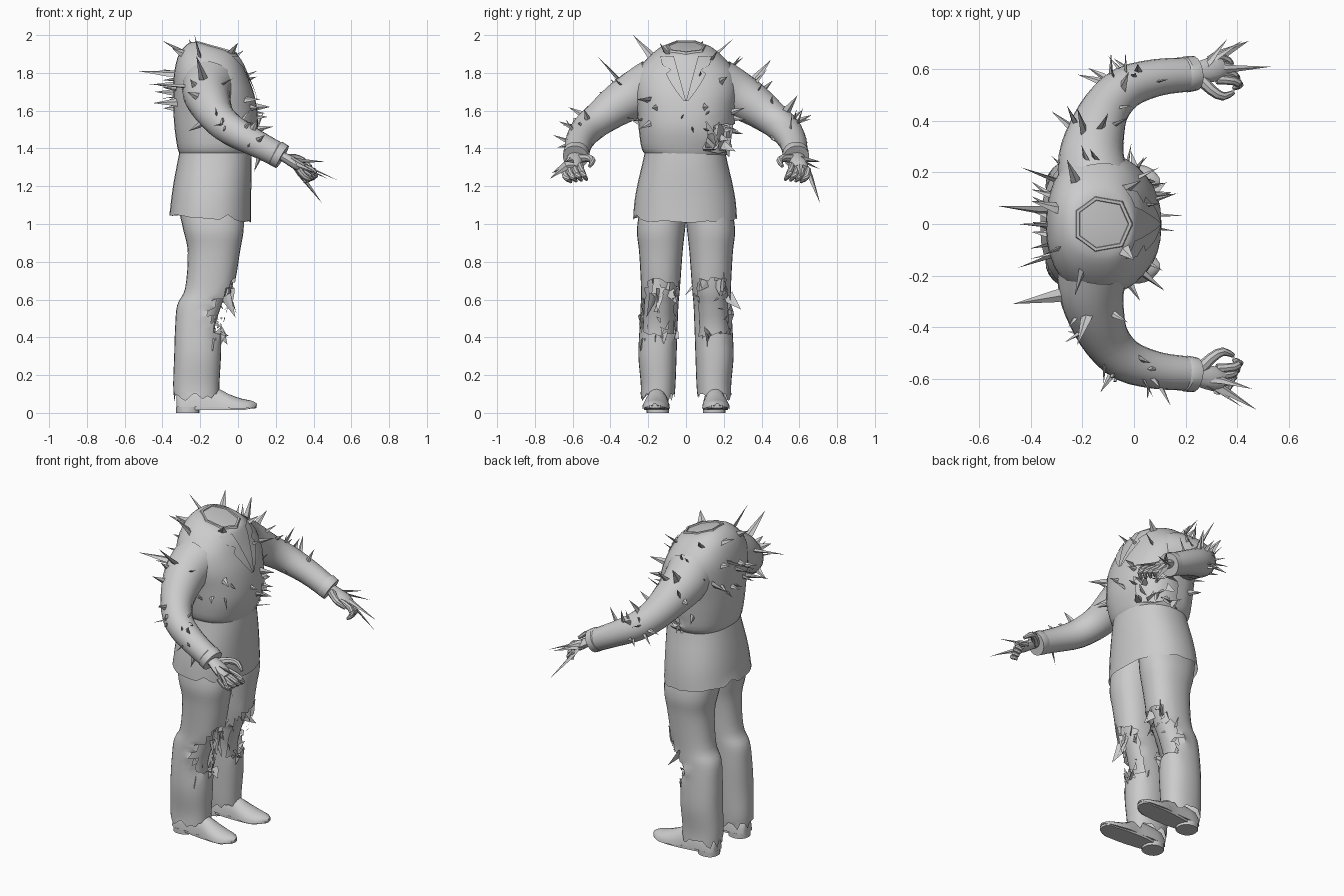
import bpy, bmesh, math, random
from mathutils import Vector
from mathutils.bvhtree import BVHTree

if "Cube" in bpy.data.objects:
    bpy.data.objects.remove(bpy.data.objects["Cube"])

random.seed(4)
R = random.uniform
GREY = bpy.data.materials.new("plain grey")
GREY.diffuse_color = (0.6, 0.6, 0.6, 1)
GREY.use_nodes = True
GREY.node_tree.nodes["Principled BSDF"].inputs["Base Color"].default_value = GREY.diffuse_color


def finish(name, bm, angle=35):
    bmesh.ops.recalc_face_normals(bm, faces=bm.faces)
    me = bpy.data.meshes.new(name)
    bm.to_mesh(me)
    bm.free()
    me.materials.append(GREY)
    ob = bpy.data.objects.new(name, me)
    bpy.context.collection.objects.link(ob)
    bpy.ops.object.select_all(action='DESELECT')
    ob.select_set(True)
    bpy.context.view_layer.objects.active = ob
    bpy.ops.object.shade_smooth_by_angle(angle=math.radians(angle))
    return ob


def refine(rows, n):
    """Catmull-Rom interpolation of parameter rows."""
    out = []
    for i in range(len(rows) - 1):
        p = [rows[max(0, min(len(rows) - 1, i + k))] for k in (-1, 0, 1, 2)]
        for j in range(n):
            t = j / n
            out.append([0.5 * (2 * b + (c - a) * t + (2 * a - 5 * b + 4 * c - d) * t * t
                               + (3 * b - a - 3 * c + d) * t ** 3) for a, b, c, d in zip(*p)])
    return out + [list(rows[-1])]


def loft(bm, rings, start=True, end=True):
    vs = [[bm.verts.new(p) for p in r] for r in rings]
    n = len(vs[0])
    for a, b in zip(vs, vs[1:]):
        for i in range(n):
            bm.faces.new((a[i], a[(i + 1) % n], b[(i + 1) % n], b[i]))
    if start:
        bm.faces.new(vs[0][::-1])
    if end:
        bm.faces.new(vs[-1])
    return vs


def level_ring(z, xc, yc, rx, ry, tilt=0, n=32):
    """Horizontal oval, optionally dipping towards the front."""
    out = []
    for i in range(n):
        a = 2 * math.pi * i / n
        c, s = math.cos(a), math.sin(a)
        x, y = rx * math.copysign(abs(c) ** .88, c), ry * math.copysign(abs(s) ** .88, s)
        out.append(Vector((xc + x, yc + y, z - tilt * x)))
    return out


def tube(bm, rows, n=12, sub=3, start=True, end=True, flat=1.0):
    """Round tube along rows of (x, y, z, radius)."""
    rows = refine(rows, sub)
    pts = [Vector(r[:3]) for r in rows]
    rings = []
    for i, p in enumerate(pts):
        d = (pts[min(i + 1, len(pts) - 1)] - pts[max(i - 1, 0)]).normalized()
        u = d.cross(Vector((0, 0, 1)) if abs(d.z) < .95 else Vector((1, 0, 0))).normalized()
        v = u.cross(d)
        rings.append([p + rows[i][3] * (u * math.cos(2 * math.pi * k / n)
                      + v * flat * math.sin(2 * math.pi * k / n)) for k in range(n)])
    return loft(bm, rings, start, end)


def shard(bm, base, tip, w, t=.4, belly=.25):
    """Splinter with a flattened diamond section and a bent blade."""
    base, tip = Vector(base), Vector(tip)
    d = (tip - base).normalized()
    u = d.cross(Vector((R(-1, 1), R(-1, 1), R(-1, 1)))).normalized()
    v = d.cross(u)
    mid = base.lerp(tip, belly) + u * w * R(-.3, .3)
    sec = (u * w, v * w * t, -u * w, -v * w * t)
    loop = loft(bm, [[base + q for q in sec], [mid + q * .85 for q in sec]], end=False)[1]
    top = bm.verts.new(tip)
    for i in range(4):
        bm.faces.new((loop[i], loop[(i + 1) % 4], top))


def tear(bm, test, jitter):
    """Cut a ragged hole where test(centre) holds; returns the removed centres."""
    area = [f for f in bm.faces if test(f.calc_center_median())]
    gone = bmesh.ops.triangulate(bm, faces=area)['faces']
    gone = [f for f in gone if random.random() < .95]
    pts = [f.calc_center_median() for f in gone]
    bmesh.ops.delete(bm, geom=gone, context='FACES')
    for v in bm.verts:
        if v.is_boundary and min((v.co - p).length for p in pts) < .06:
            v.co += Vector((0, R(-jitter, jitter), R(-jitter, jitter)))
    return pts


# Jacket upper: z, x centre, x radius, y radius, tilt
bm = bmesh.new()
body = refine([(1.365, -.12, .185, .21, 0), (1.40, -.12, .2, .235, 0), (1.5, -.115, .22, .25, 0),
               (1.6, -.12, .222, .26, 0), (1.7, -.13, .212, .275, 0), (1.8, -.145, .192, .262, .05),
               (1.88, -.145, .165, .2, .15), (1.925, -.13, .13, .14, .25), (1.935, -.12, .1, .1, .3)], 3)
loft(bm, [level_ring(z, x, 0, rx, ry, t) for z, x, rx, ry, t in body])
solid = BVHTree.FromBMesh(bm)
tear_points = tear(bm, lambda c: c.y > .09 and c.x > -.12 and 1.385 < c.z < 1.53, .012)
finish("jacket", bm)

# Faceted collar with a sunken neck stump
bm = bmesh.new()
loft(bm, [level_ring(z, -.12, 0, r, r * .95, .28, 7) for z, r in
          ((1.88, .135), (1.942, .112), (1.942, .1), (1.905, .088))], start=False)
finish("collar", bm, 10)

# Torso under the torn jacket
bm = bmesh.new()
loft(bm, [level_ring(z, -.12, 0, .17, .2) for z in (1.37, 1.42, 1.5, 1.56)], False, False)
finish("inner_torso", bm)

# Jacket skirt with uneven hem
bm = bmesh.new()
rows = refine([(1.03, -.147, .217, .275), (1.12, -.143, .212, .268), (1.22, -.135, .206, .25),
               (1.32, -.125, .197, .226), (1.39, -.12, .188, .212)], 2)
vs = loft(bm, [level_ring(z, x, -.005, rx, ry) for z, x, rx, ry in rows], False, False)
for i, v in enumerate(vs[0]):
    v.co.z += -.08 * (v.co.x + .15) + R(-.005, .005) + (.03 if i % 11 == 4 else 0)
finish("jacket_skirt", bm)

# Lapels draped over the chest
bm = bmesh.new()
for s in (1, -1):
    prev = None
    for k in range(11):
        t = k / 10
        z = 1.89 - .24 * t
        yi, yo = .065 * (1 - t), .135 - .125 * t ** 1.6 - (.035 if k == 3 else 0)
        row = []
        for y in (yi, (yi + yo) / 2, yo):
            hit = solid.ray_cast(Vector((1, s * y, z)), Vector((-1, 0, 0)))[0]
            row.append(bm.verts.new(hit + Vector((.01, 0, 0))))
        if prev:
            for a in (0, 1):
                bm.faces.new((prev[a], prev[a + 1], row[a + 1], row[a]))
        prev = row
finish("lapels", bm)

# Sleeves, cuffs and hands
ARM = [(-.155, .17, 1.735, .14), (-.165, .26, 1.69, .128), (-.145, .36, 1.63, .11), (-.105, .455, 1.56, .092),
       (-.03, .53, 1.495, .083), (.09, .568, 1.43, .072), (.215, .58, 1.365, .066)]
arm_trees = []
for s, side in ((1, "left"), (-1, "right")):
    bm = bmesh.new()
    tube(bm, [(x, y * s, z, r) for x, y, z, r in ARM], 18, 3, start=False)
    tube(bm, [(x, y * s, z, r) for x, y, z, r in ((.19, .58, 1.38, .062), (.20, .58, 1.375, .07),
                                                  (.235, .585, 1.355, .068))], 18, 1, start=False)
    arm_trees.append(BVHTree.FromBMesh(bm))
    finish(side + "_sleeve", bm)
    bm = bmesh.new()

    def limb(rows, n=8, flat=1.0):
        tube(bm, [(x, y * s, z, r) for x, y, z, r in rows], n, 2, flat=flat)

    limb(((.2, .583, 1.373, .036), (.25, .588, 1.35, .042), (.31, .60, 1.315, .048), (.345, .605, 1.295, .036)), 12, .6)
    for k in range(4):
        y, o = .56 + .028 * k, .012 * k
        limb(((.32, y, 1.31 - o / 2, .018), (.385 - o, y - .005, 1.29 - o, .017),
              (.41 - o, y - .02, 1.255 - o / 2, .015), (.385 - o, y - .035, 1.235 - o / 3, .008)))
    limb(((.25, .57, 1.345, .025), (.30, .52, 1.35, .021), (.345, .495, 1.335, .017), (.385, .51, 1.305, .009)))
    finish(side + "_hand", bm)

# Long splinters growing out of the hands
bm = bmesh.new()
for base, tip, w in (((.29, .60, 1.34), (.53, .61, 1.23), .02), ((.30, .63, 1.31), (.445, .71, 1.11), .026),
                     ((.27, .61, 1.34), (.36, .715, 1.33), .022), ((.27, .62, 1.33), (.42, .71, 1.29), .02),
                     ((.30, -.61, 1.32), (.475, -.72, 1.24), .024), ((.30, -.60, 1.34), (.46, -.64, 1.33), .02),
                     ((.28, -.62, 1.33), (.42, -.71, 1.27), .022)):
    shard(bm, base, tip, w)
finish("hand_splinters", bm, 10)

# Trousers: z, x back, x front, y inner, y outer
LEG = [(.09, -.34, -.1, .06, .24), (.16, -.343, -.098, .055, .24), (.3, -.338, -.09, .05, .252),
       (.45, -.333, -.085, .045, .246), (.57, -.322, -.05, .04, .24), (.66, -.28, -.02, .032, .238),
       (.85, -.266, .01, .018, .248), (.97, -.29, .03, .005, .26), (1.1, -.32, .03, -.01, .24)]


def leg_rings(s, shrink=0.0, n=28):
    return [level_ring(z, (a + b) / 2 - shrink * .5, s * (c + d) / 2, (b - a) / 2 - shrink,
                       (d - c) / 2 - shrink * .7, 0, n) for z, a, b, c, d in refine(LEG, 4)]


for s, side in ((1, "left"), (-1, "right")):
    bm = bmesh.new()
    vs = loft(bm, leg_rings(s), False, False)
    for v in vs[0]:
        v.co.z += R(-.03, .03)
    tear(bm, lambda c: .40 < c.z < .70 and c.x > -.17
         and -.08 < s * c.y - .14 < .1 - abs(c.z - .53) * .2, .014)
    finish(side + "_trouser_leg", bm)
    bm = bmesh.new()
    loft(bm, leg_rings(s, .025)[9:-10], False, False)
    finish(side + "_inner_leg", bm)
    # Ragged strips around the knee
    bm = bmesh.new()
    for k in range(14):
        a = R(-1, 1)
        upper = k < 8
        z = R(.60, .72) if upper else R(.38, .43)
        base = Vector((-.04 - .08 * a * a - max(0, .66 - z) * .2, s * (.14 + .085 * a), z))
        lift = R(.07, .12) if upper and k % 3 == 0 else -R(.06, .12) if upper else R(-.07, .05)
        shard(bm, base, base + Vector((R(.0, .05), R(-.02, .02) + .05 * a * s, lift)), R(.02, .035), .1)
    finish(side + "_knee_rags", bm, 10)

    # Shoe: x, half width, top height, sole height
    bm = bmesh.new()
    rings = []
    for x, hw, top, low in refine([(-.325, .035, .10, .03), (-.30, .055, .13, .03), (-.2, .06, .145, .03),
                                   (-.12, .06, .135, .03), (-.05, .072, .10, .025), (.02, .07, .075, .022),
                                   (.07, .05, .065, .03), (.1, .012, .05, .04)], 2):
        y = s * (.15 + .05 * max(0, x + .2))
        prof = [(math.cos(math.pi * k / 10), math.sin(math.pi * k / 10)) for k in range(11)]
        rings.append([Vector((x, y + hw * c, low + (top - low) * h)) for c, h in prof])
    loft(bm, rings)
    finish(side + "_shoe", bm)
    bm = bmesh.new()
    sole = []
    for k in range(24):
        a = 2 * math.pi * k / 24
        x = -.115 + .212 * math.cos(a)
        w = .062 + .012 * math.cos(a)
        sole.append((x, s * (.15 + .05 * max(0, x + .2)) + w * math.copysign(abs(math.sin(a)) ** .7, math.sin(a))))
    loft(bm, [[Vector((x, y, (.015 if x < .04 else .025) + h)) for x, y in sole] for h in (0, .017)])
    loft(bm, [level_ring(z, -.265, s * .15, .062, .06, 0, 16) for z in (0, .03)])
    finish(side + "_sole", bm)

# Large splinters: tips, rooted at the nearest cloth
bm = bmesh.new()
TIPS = [(-.53, .07, 1.81), (-.45, 0, 1.74), (-.44, .22, 1.70), (-.45, -.17, 1.64), (-.47, -.31, 1.74),
        (-.40, .09, 1.97), (-.23, -.28, 2.0), (-.26, .25, 1.98), (-.22, -.47, 1.89), (-.22, .45, 1.87),
        (-.35, -.12, 1.93), (-.1, .43, 1.82), (0, -.14, 1.96), (.03, .17, 1.92), (-.26, .46, 1.76),
        (.17, .12, 1.62), (.1, .22, 1.78), (-.02, .59, 1.68), (-.27, -.46, 1.70), (.12, -.26, 1.66)]
trees = [solid] + arm_trees
for tip in TIPS:
    p, nrm = min((t.find_nearest(Vector(tip)) for t in trees), key=lambda h: h[3])[:2]
    d = (p - Vector(tip)).normalized()
    shard(bm, p + d * .025 + Vector((R(-.015, .015), R(-.015, .015), R(-.015, .015))), tip, R(.02, .028))
# Small splinters scattered on back, chest and sleeves
for k in range(56):
    tree = trees[(0, 0, 1, 2)[k % 4]]
    s = 1 if k % 4 == 2 else -1
    if k % 4 < 2:
        a = R(0, 2 * math.pi)
        probe = Vector((-.12 + .5 * math.cos(a), .4 * math.sin(a), R(1.42, 1.95)))
    else:
        c = random.choice(ARM[2:6])
        probe = Vector((c[0], s * c[1], c[2])) + Vector((R(-.2, .2), s * R(-.02, .2), R(-.12, .2)))
    p = tree.find_nearest(probe)[0]
    d = ((probe - p).normalized() + Vector((R(-.4, .4), R(-.4, .4), R(-.2, .4)))).normalized()
    shard(bm, p - d * .012, p + d * R(.05, .09), R(.012, .02))
finish("splinters", bm, 10)

# Torn cloth strips on the left side of the jacket
bm = bmesh.new()
for c in random.sample(tear_points, min(16, len(tear_points))):
    d = Vector((c.x + .12, c.y, 0)).normalized()
    shard(bm, c - d * .02, c + d * R(.0, .03) + Vector((R(-.06, .06), R(-.06, .06), R(-.07, .08))), R(.02, .035), .1)
finish("torn_strips", bm, 10)
